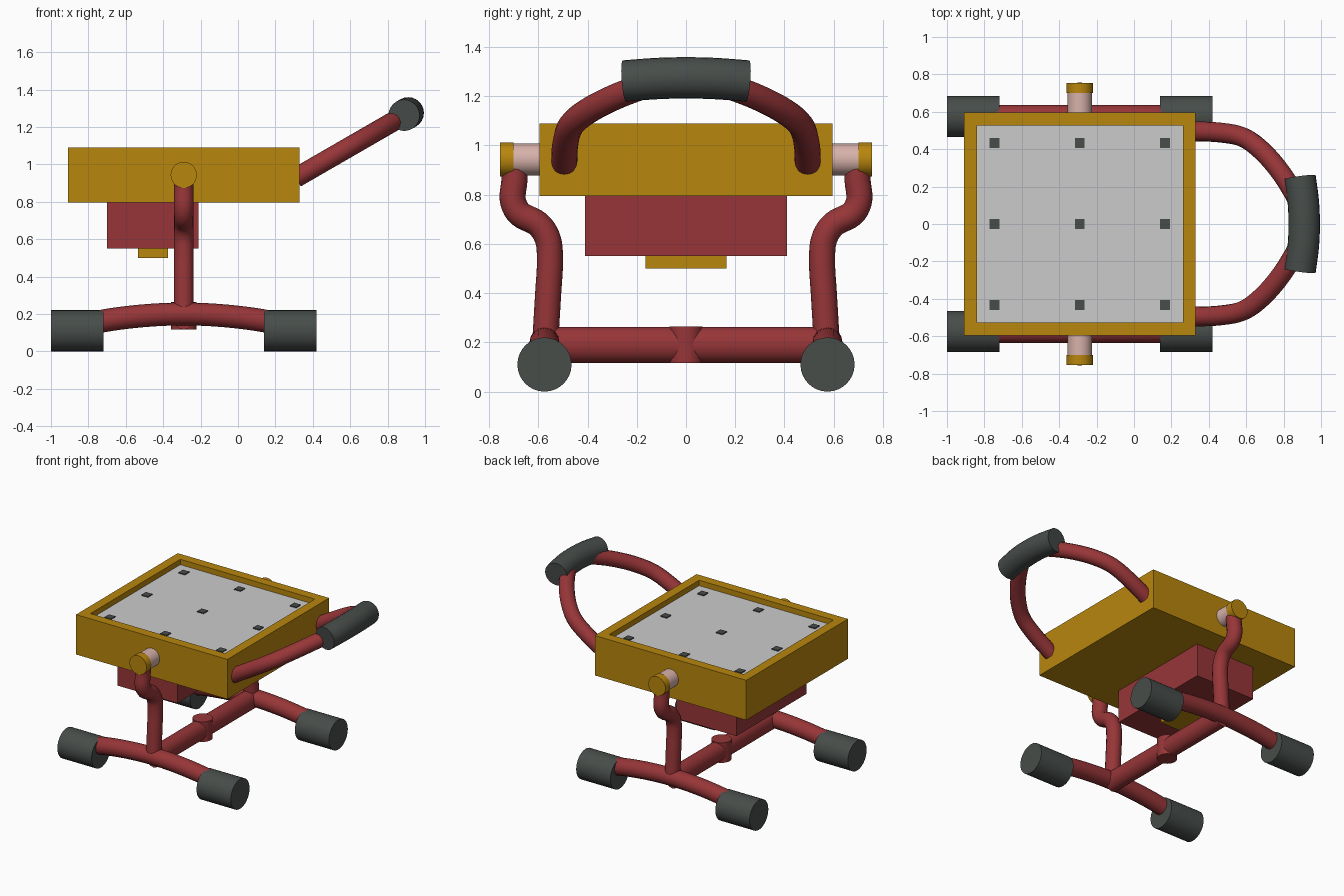
import bpy, bmesh, math
from mathutils import Vector, Matrix

if "Cube" in bpy.data.objects:
    bpy.data.objects.remove(bpy.data.objects["Cube"])


def material(name, rgb):
    m = bpy.data.materials.new(name)
    m.diffuse_color = (*rgb, 1)
    m.use_nodes = True
    m.node_tree.nodes["Principled BSDF"].inputs["Base Color"].default_value = m.diffuse_color
    return m


YELLOW = material("golden yellow", (0.48, 0.238, 0.004))
RED = material("brick red", (0.31, 0.036, 0.039))
DARK = material("dark rubber", (0.063, 0.074, 0.068))
GREY = material("light grey", (0.6, 0.6, 0.6))
PINK = material("pale pink", (0.68, 0.44, 0.40))

CX = -0.29  # centre line of the body and stand


def finish(bm, name, mats, smooth=False):
    bmesh.ops.recalc_face_normals(bm, faces=bm.faces)
    me = bpy.data.meshes.new(name)
    bm.to_mesh(me)
    bm.free()
    ob = bpy.data.objects.new(name, me)
    bpy.context.collection.objects.link(ob)
    for m in mats:
        me.materials.append(m)
    if smooth:
        bpy.ops.object.select_all(action='DESELECT')
        ob.select_set(True)
        bpy.context.view_layer.objects.active = ob
        bpy.ops.object.shade_smooth_by_angle(angle=math.radians(40))
    return ob


def box_mesh(lo, hi):
    bm = bmesh.new()
    bmesh.ops.create_cube(bm, size=1)
    lo, hi = Vector(lo), Vector(hi)
    bmesh.ops.scale(bm, vec=hi - lo, verts=bm.verts)
    bmesh.ops.translate(bm, vec=(lo + hi) / 2, verts=bm.verts)
    return bm


def box(name, lo, hi, mat):
    return finish(box_mesh(lo, hi), name, [mat])


def cylinder(name, a, b, r, mat, sides=32, scale=(1, 1, 1)):
    a, b = Vector(a), Vector(b)
    bm = bmesh.new()
    bmesh.ops.create_cone(bm, cap_ends=True, segments=sides, radius1=r,
                          radius2=r, depth=(b - a).length)
    rot = (b - a).to_track_quat('Z', 'Y').to_matrix().to_4x4()
    bm.transform(Matrix.Translation((a + b) / 2) @ Matrix.Diagonal((*scale, 1)) @ rot)
    return finish(bm, name, [mat], True)


def smooth_path(pts, steps=5):
    # Catmull-Rom curve through the points
    p = [Vector(q) for q in pts]
    p = [2 * p[0] - p[1]] + p + [2 * p[-1] - p[-2]]
    out = []
    for i in range(1, len(p) - 2):
        a, b, c, d = p[i - 1:i + 3]
        for s in range(steps):
            t = s / steps
            out.append(0.5 * (2 * b + (c - a) * t + (2 * a - 5 * b + 4 * c - d) * t * t
                              + (3 * b - a - 3 * c + d) * t ** 3))
    return out + [p[-2]]


def tube(name, pts, r, normal, mat, sides=16):
    # round tube along a path lying in the plane with the given normal
    path, n = smooth_path(pts), Vector(normal).normalized()
    bm = bmesh.new()
    rings = []
    for i, c in enumerate(path):
        t = path[min(i + 1, len(path) - 1)] - path[max(i - 1, 0)]
        side = t.cross(n).normalized()
        rings.append([bm.verts.new(c + r * (math.cos(k * math.tau / sides) * n
                                            + math.sin(k * math.tau / sides) * side))
                      for k in range(sides)])
    for r0, r1 in zip(rings, rings[1:]):
        for k in range(sides):
            j = (k + 1) % sides
            bm.faces.new((r0[k], r0[j], r1[j], r1[k]))
    bm.faces.new(rings[0])
    bm.faces.new(rings[-1])
    return finish(bm, name, [mat], True)


# Body tray with a recessed grey top
bm = box_mesh((-0.91, -0.595, 0.795), (0.33, 0.595, 1.09))
top = max(bm.faces, key=lambda f: f.calc_center_median().z)
bmesh.ops.inset_region(bm, faces=[top], thickness=0.098)
bmesh.ops.inset_region(bm, faces=[top], thickness=0.0, depth=-0.04)
top.material_index = 1
finish(bm, "body_tray", [YELLOW, GREY])

# Small square markers on the plate
for i in range(3):
    for j in range(3):
        x, y = CX + (i - 1) * 0.456, (j - 1) * 0.433
        box(f"plate_marker_{i}_{j}", (x - 0.026, y - 0.026, 1.049),
            (x + 0.026, y + 0.026, 1.057), DARK)

# Under-box and its base plate
box("under_box", (-0.70, -0.41, 0.55), (-0.21, 0.41, 0.80), RED)
box("under_plate", (-0.535, -0.165, 0.50), (-0.375, 0.165, 0.555), YELLOW)

for s, side in ((-1, "front"), (1, "back")):
    # Pivot pin and cap
    cylinder(f"{side}_pivot", (CX, s * 0.58, 0.943), (CX, s * 0.70, 0.943), 0.065, PINK)
    cylinder(f"{side}_pivot_cap", (CX, s * 0.70, 0.943), (CX, s * 0.755, 0.943), 0.07, YELLOW)
    # Bent upright
    leg = [(0.697, 0.93), (0.697, 0.86), (0.704, 0.78), (0.675, 0.722), (0.60, 0.68),
           (0.56, 0.615), (0.553, 0.52), (0.56, 0.40), (0.572, 0.20)]
    tube(f"{side}_upright", [(CX, s * y, z) for y, z in leg], 0.053, (1, 0, 0), RED)
    # Arched foot rail
    rail = [(-0.57, 0.125), (-0.43, 0.163), (-0.22, 0.19), (0, 0.2),
            (0.22, 0.19), (0.43, 0.163), (0.57, 0.125)]
    tube(f"{side}_rail", [(CX + x, s * 0.575, z) for x, z in rail], 0.061, (0, 1, 0), RED)
    # Rubber feet
    for x0, end in ((-1.0, "left"), (0.14, "right")):
        cylinder(f"{side}_{end}_foot", (x0, s * 0.575, 0.11), (x0 + 0.28, s * 0.575, 0.11),
                 0.11, DARK)

# Cross bar with a vertical collar in the middle
cylinder("cross_bar", (CX, -0.575, 0.19), (CX, 0.575, 0.19), 0.073, RED, 16, (0.85, 1, 1))
cylinder("cross_bar_collar", (CX, 0, 0.117), (CX, 0, 0.265), 0.068, RED, 24)

# Tilted handle loop and grip
SLOPE = math.tan(math.radians(30))


def tilted(x, y):
    return (x, y, 0.94 + (x - 0.33) * SLOPE)


NORMAL = (-SLOPE, 0, 1)
half = [(0.31, 0.495), (0.45, 0.49), (0.58, 0.465), (0.68, 0.395),
        (0.77, 0.295), (0.84, 0.19), (0.89, 0.09)]
loop = half + [(0.905, 0)] + [(x, -y) for x, y in reversed(half)]
tube("handle_loop", [tilted(*p) for p in loop], 0.053, NORMAL, RED)
grip = [(0.888, 0.25), (0.905, 0.12), (0.91, 0), (0.905, -0.12), (0.888, -0.25)]
tube("handle_grip", [tilted(*p) for p in grip], 0.084, NORMAL, DARK, 24)
